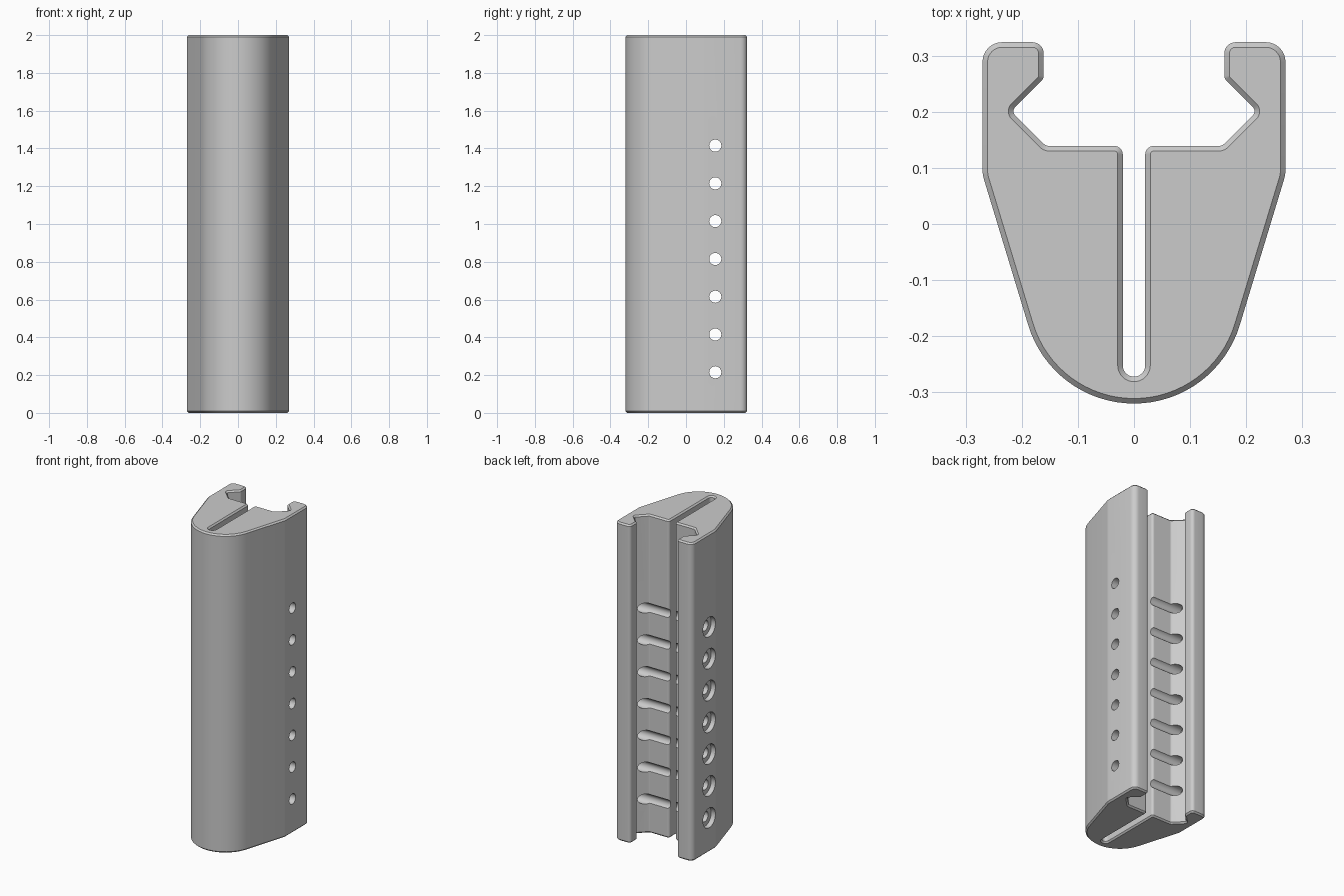
import bpy, bmesh
from math import cos, sin, tan, radians, pi
from mathutils import Vector, Matrix

cube = bpy.data.objects.get("Cube")
if cube:
    bpy.data.objects.remove(cube, do_unlink=True)

HEIGHT = 2.0
SLOT = 0.02       # half width of the slot
HOLE_Y = 0.155
HOLE_Z = [0.215 + 0.2 * i for i in range(7)]

grey = bpy.data.materials.new("light grey")
grey.use_nodes = True
grey.diffuse_color = (0.6, 0.6, 0.6, 1)
grey.node_tree.nodes["Principled BSDF"].inputs["Base Color"].default_value = (0.6, 0.6, 0.6, 1)


def arc(cx, cy, r, start, end, steps):
    """Points on an arc, angles in degrees."""
    angles = [radians(start + (end - start) * i / steps) for i in range(steps + 1)]
    return [Vector((cx + r * cos(a), cy + r * sin(a))) for a in angles]


def fillet(before, corner, after, r):
    """Round one corner of the profile."""
    a, b = (before - corner).normalized(), (after - corner).normalized()
    half = a.angle(b) / 2
    centre = corner + (a + b).normalized() * (r / sin(half))
    start = corner + a * (r / tan(half)) - centre
    turn = start.angle_signed(corner + b * (r / tan(half)) - centre)
    steps = max(3, int(abs(turn) / radians(11)))
    # angle_signed is clockwise-positive in 2D
    return [centre + Matrix.Rotation(-turn * i / steps, 2) @ start for i in range(steps + 1)]


def make_object(name, bm):
    bmesh.ops.recalc_face_normals(bm, faces=bm.faces)
    mesh = bpy.data.meshes.new(name)
    bm.to_mesh(mesh)
    bm.free()
    mesh.materials.append(grey)
    ob = bpy.data.objects.new(name, mesh)
    bpy.context.collection.objects.link(ob)
    return ob


# Half profile: nose, flank, hooked lip, notch, channel floor, slot
nose = arc(0, -0.123, 0.197, -90, -17, 16)
corners = [((0.27, 0.088), 0.06), ((0.27, 0.324), 0.035), ((0.161, 0.324), 0.02),
           ((0.161, 0.259), 0.012), ((0.219, 0.201), 0.01), ((0.157, 0.139), 0.015),
           ((SLOT, 0.139), 0.015)]
slot_end = arc(0, -0.252, SLOT, 0, -90, 8)
path = [nose[-1]] + [Vector(p) for p, r in corners] + [slot_end[0]]
half = list(nose)
for i, (p, r) in enumerate(corners):
    half += fillet(path[i], path[i + 1], path[i + 2], r)
half += slot_end
mirrored = [Vector((-p.x, p.y)) for p in reversed(half[1:-1])]
outline = half + mirrored

# Extruded body with chamfered ends
bm = bmesh.new()
face = bm.faces.new([bm.verts.new((p.x, p.y, 0)) for p in outline])
ext = bmesh.ops.extrude_face_region(bm, geom=[face])
bmesh.ops.translate(bm, vec=(0, 0, HEIGHT),
                    verts=[v for v in ext["geom"] if isinstance(v, bmesh.types.BMVert)])
body = make_object("clamp_body", bm)
chamfer = body.modifiers.new("end_chamfer", "BEVEL")
chamfer.width = 0.009
chamfer.segments = 1
chamfer.limit_method = "ANGLE"
chamfer.angle_limit = radians(60)
chamfer.use_clamp_overlap = False


def hole_cutter(name, radius, x0, x1):
    """A row of sideways cylinders, one for each hole."""
    bm = bmesh.new()
    for z in HOLE_Z:
        place = Matrix.Translation(((x0 + x1) / 2, HOLE_Y, z)) @ Matrix.Rotation(pi / 2, 4, "Y")
        bmesh.ops.create_cone(bm, cap_ends=True, segments=32, radius1=radius,
                              radius2=radius, depth=x1 - x0, matrix=place)
    ob = make_object(name, bm)
    ob.hide_render = True
    return ob


# Through holes, with wide recesses on the right side
cutters = [hole_cutter("through_holes", 0.032, -0.4, 0.4),
           hole_cutter("head_recesses", 0.062, -0.4, -0.24)]
for cutter in cutters:
    cut = body.modifiers.new(cutter.name, "BOOLEAN")
    cut.operation = "DIFFERENCE"
    cut.solver = "EXACT"
    cut.object = cutter

bpy.ops.object.select_all(action="DESELECT")
body.select_set(True)
bpy.context.view_layer.objects.active = body
for name in [m.name for m in body.modifiers]:
    bpy.ops.object.modifier_apply(modifier=name)
for cutter in cutters:
    bpy.data.objects.remove(cutter, do_unlink=True)
bpy.ops.object.shade_smooth_by_angle(angle=radians(25))
